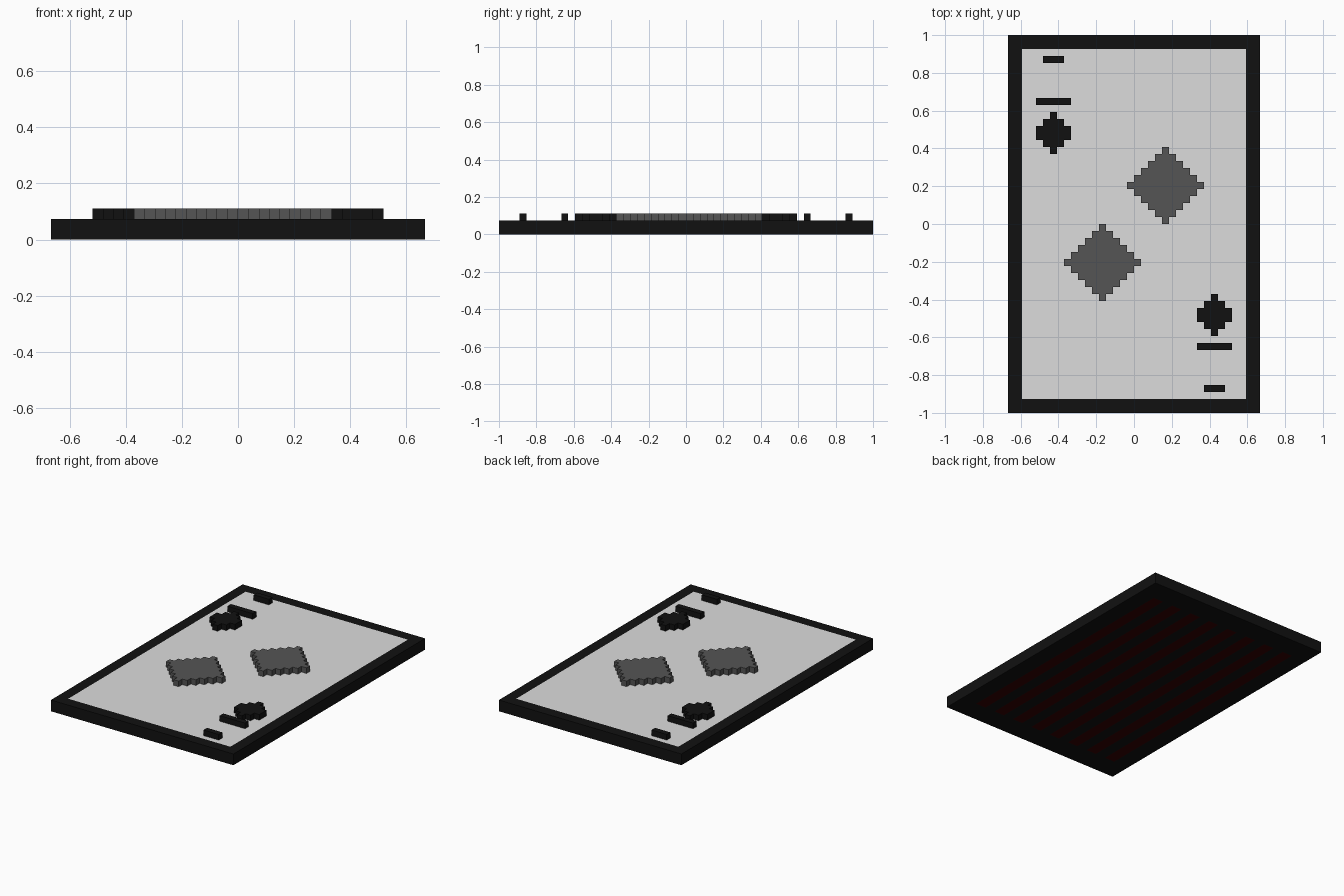
import bpy, bmesh
from mathutils import Vector

if "Cube" in bpy.data.objects:
    bpy.data.objects.remove(bpy.data.objects["Cube"])

U = 1 / 27  # one block of the grid


def material(name, rgb):
    m = bpy.data.materials.new(name)
    m.diffuse_color = (*rgb, 1)
    m.use_nodes = True
    m.node_tree.nodes["Principled BSDF"].inputs["Base Color"].default_value = m.diffuse_color
    return m


BLACK = material("black", (0.0056, 0.0056, 0.0056))
PALE = material("pale_grey", (0.72, 0.72, 0.72))
GREY = material("dark_grey", (0.091, 0.091, 0.091))
RED = material("deep_red", (0.033, 0.0, 0.0))


def finish(name, bm, mats):
    bmesh.ops.recalc_face_normals(bm, faces=bm.faces)
    me = bpy.data.meshes.new(name)
    bm.to_mesh(me)
    bm.free()
    for m in mats:
        me.materials.append(m)
    ob = bpy.data.objects.new(name, me)
    bpy.context.collection.objects.link(ob)
    return ob


# Card slab: pale panel on top, red stripes underneath
bm = bmesh.new()
bmesh.ops.create_cube(bm, size=1)
for v in bm.verts:
    v.co = Vector((v.co.x * 36, v.co.y * 54, v.co.z * 2 + 1)) * U


def cut(axis, at):
    no = Vector((0, 0, 0))
    no[axis] = 1
    bmesh.ops.bisect_plane(bm, geom=bm.verts[:] + bm.edges[:] + bm.faces[:],
                           plane_co=no * at * U, plane_no=no)


for x in [-16, 16] + list(range(-15, 16, 2)):
    cut(0, x)
for y in (-25, -23, 23, 25):
    cut(1, y)
bm.normal_update()
for f in bm.faces:
    c = f.calc_center_median() / U
    if f.normal.z > 0.5 and abs(c.x) < 16 and abs(c.y) < 25:
        f.material_index = 1
    elif f.normal.z < -0.5 and abs(c.x) < 15 and abs(c.y) < 23 and (c.x + 15) % 4 < 2:
        f.material_index = 2
finish("card_slab", bm, [BLACK, PALE, RED])


def raised_pip(name, cx, top, widths, mat, turn=1):
    """Stepped outline from row widths (top row first), one block high."""
    right = []
    for i, w in enumerate(widths):
        right += [(w / 2, -i), (w / 2, -i - 1)]
    ring = right + [(-x, y) for x, y in reversed(right)]
    pts = []
    for p in ring:
        if p not in pts:
            pts.append(p)
    bm = bmesh.new()
    face = bm.faces.new([bm.verts.new((turn * (cx + x) * U, turn * (top + y) * U, 2 * U))
                         for x, y in pts])
    ext = bmesh.ops.extrude_face_region(bm, geom=[face])
    for v in ext["geom"]:
        if isinstance(v, bmesh.types.BMVert):
            v.co.z += U
    finish(name, bm, [mat])


# Each half of the face is the other one turned half a circle
diamond = [1, 3, 5, 7, 9, 11, 9, 7, 5, 3, 1]
for side, turn in (("upper", 1), ("lower", -1)):
    raised_pip(side + "_diamond", 4.5, 11, diamond, GREY, turn)
    raised_pip(side + "_corner_pip", -11.5, 16, [1, 3, 5, 5, 3, 1], BLACK, turn)
    # plain corner bars
    raised_pip(side + "_corner_bar_outer", -11.5, 24, [3], BLACK, turn)
    raised_pip(side + "_corner_bar_inner", -11.5, 18, [5], BLACK, turn)
